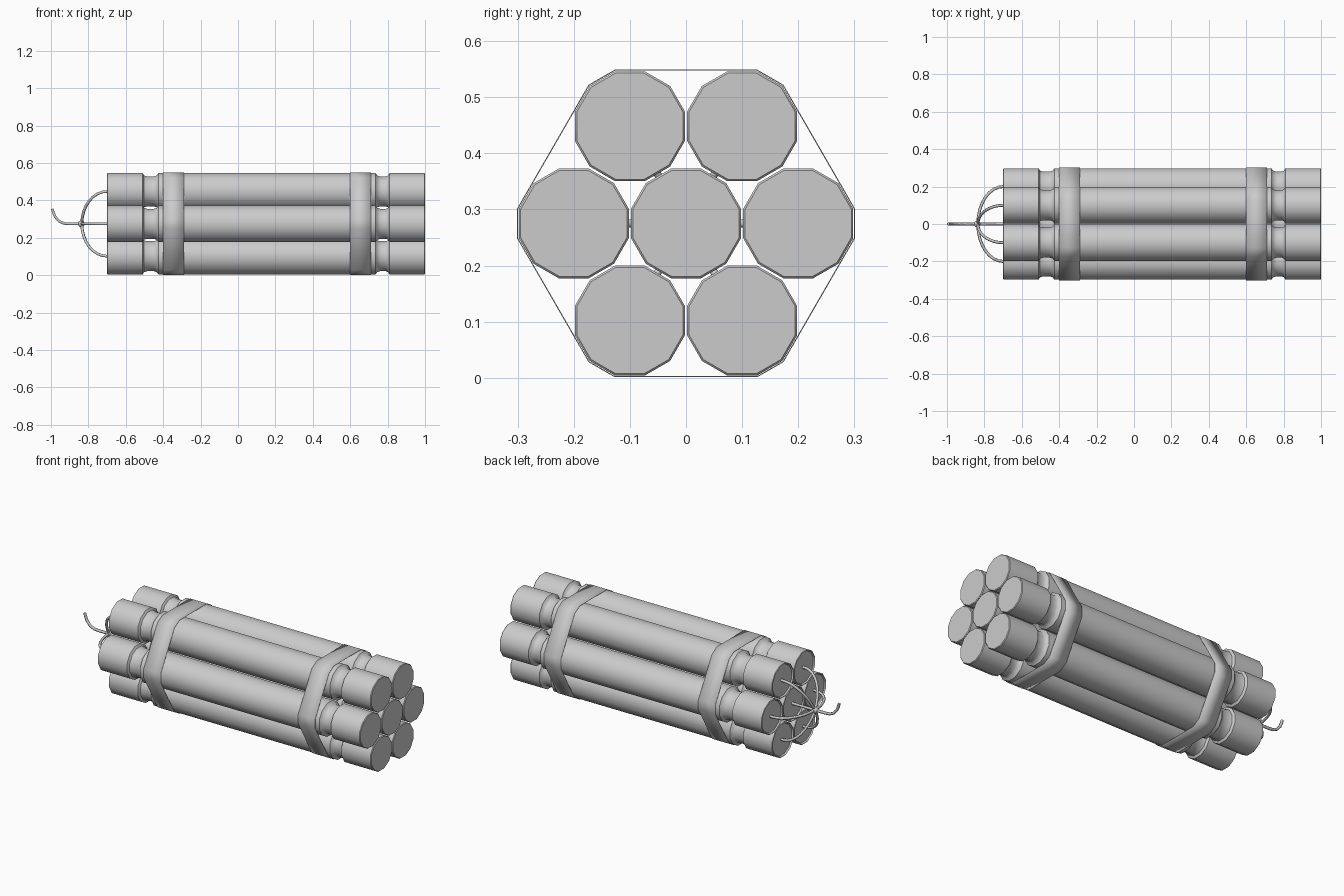
import bpy, bmesh, math
from mathutils import Vector

if "Cube" in bpy.data.objects:
    bpy.data.objects.remove(bpy.data.objects["Cube"])

SIDES = 12
R = 0.098 / math.cos(math.pi / SIDES)   # flats face up and sideways
CZ = 0.275
SPACING = 0.2


def make_object(name, bm, angle=40):
    bmesh.ops.recalc_face_normals(bm, faces=bm.faces[:])
    mesh = bpy.data.meshes.new(name)
    bm.to_mesh(mesh)
    bm.free()
    ob = bpy.data.objects.new(name, mesh)
    bpy.context.collection.objects.link(ob)
    bpy.ops.object.select_all(action='DESELECT')
    ob.select_set(True)
    bpy.context.view_layer.objects.active = ob
    bpy.ops.object.shade_smooth_by_angle(angle=math.radians(angle))
    return ob


def ring_points(x, r, cy, cz):
    return [Vector((x, cy + r * math.cos(a), cz + r * math.sin(a)))
            for a in [(i + 0.5) * 2 * math.pi / SIDES for i in range(SIDES)]]


def bridge(bm, a, b):
    n = len(a)
    for i in range(n):
        bm.faces.new((a[i], a[(i + 1) % n], b[(i + 1) % n], b[i]))


# centres of the seven sticks
centres = [(0.0, CZ)] + [
    (SPACING * math.cos(k * math.pi / 3), CZ + SPACING * math.sin(k * math.pi / 3))
    for k in range(6)]

# stick profile along x: (x, radius)
profile = [(-0.692, R * 0.9), (-0.70, R * 0.95), (-0.697, R), (-0.51, R),
           (-0.502, 0.088), (-0.485, 0.083), (-0.45, 0.083), (-0.435, 0.088),
           (-0.425, R), (0.735, R), (0.745, 0.088), (0.76, 0.083),
           (0.79, 0.083), (0.802, 0.088), (0.81, R), (0.996, R), (1.0, R * 0.965)]

for n, (cy, cz) in enumerate(centres):
    bm = bmesh.new()
    rings = [[bm.verts.new(p) for p in ring_points(x, r, cy, cz)] for x, r in profile]
    for a, b in zip(rings, rings[1:]):
        bridge(bm, a, b)
    bm.faces.new(rings[-1])
    # shallow dish around the fuse
    tip = bm.verts.new((-0.688, cy, cz))
    for i in range(SIDES):
        bm.faces.new((rings[0][i], rings[0][(i + 1) % SIDES], tip))
    make_object(f"stick_{n + 1}", bm)

# tape outline: each outer stick contributes the vertices facing outward
outline = []
for k in range(6):
    cy, cz = centres[k + 1]
    for d in (-15, 15):
        a = k * math.pi / 3 + math.radians(d)
        outline.append((cy + (R + 0.003) * math.cos(a), cz + (R + 0.003) * math.sin(a)))

for name, x0, x1 in (("rear_tape", -0.40, -0.29), ("front_tape", 0.60, 0.71)):
    bm = bmesh.new()
    a, b = ([bm.verts.new((x, y, z)) for y, z in outline] for x in (x0, x1))
    bridge(bm, a, b)
    ob = make_object(name, bm)
    mod = ob.modifiers.new("thickness", 'SOLIDIFY')
    mod.thickness = 0.002


def fuse(name, pts, radius=0.008):
    cu = bpy.data.curves.new(name, 'CURVE')
    cu.dimensions = '3D'
    cu.bevel_depth = radius
    cu.bevel_resolution = 1
    cu.use_fill_caps = True
    sp = cu.splines.new('POLY')
    sp.points.add(len(pts) - 1)
    for p, co in zip(sp.points, pts):
        p.co = (*co, 1)
    sp.use_smooth = True
    ob = bpy.data.objects.new(name, cu)
    bpy.context.collection.objects.link(ob)


# six fuses arch to the knot, in quarter ellipses
for n, (cy, cz) in enumerate(centres[1:]):
    pts = [(-0.685, cy, cz)]
    for i in range(9):
        t = i / 8 * math.pi / 2
        pts.append((-0.70 - 0.135 * math.sin(t), cy * math.cos(t),
                    CZ + (cz - CZ) * math.cos(t)))
    fuse(f"fuse_{n + 1}", pts)

# centre fuse and its curled tail
fuse("main_fuse", [(-0.685, 0, CZ), (-0.84, 0, CZ), (-0.90, 0, CZ), (-0.93, 0, 0.277),
                   (-0.957, 0, 0.289), (-0.977, 0, 0.312), (-0.987, 0, 0.335), (-0.993, 0, 0.355)])

# knot where the fuses meet
bm = bmesh.new()
bmesh.ops.create_uvsphere(bm, u_segments=12, v_segments=8, radius=0.018)
bmesh.ops.translate(bm, verts=bm.verts[:], vec=(-0.838, 0, CZ))
make_object("fuse_knot", bm)
